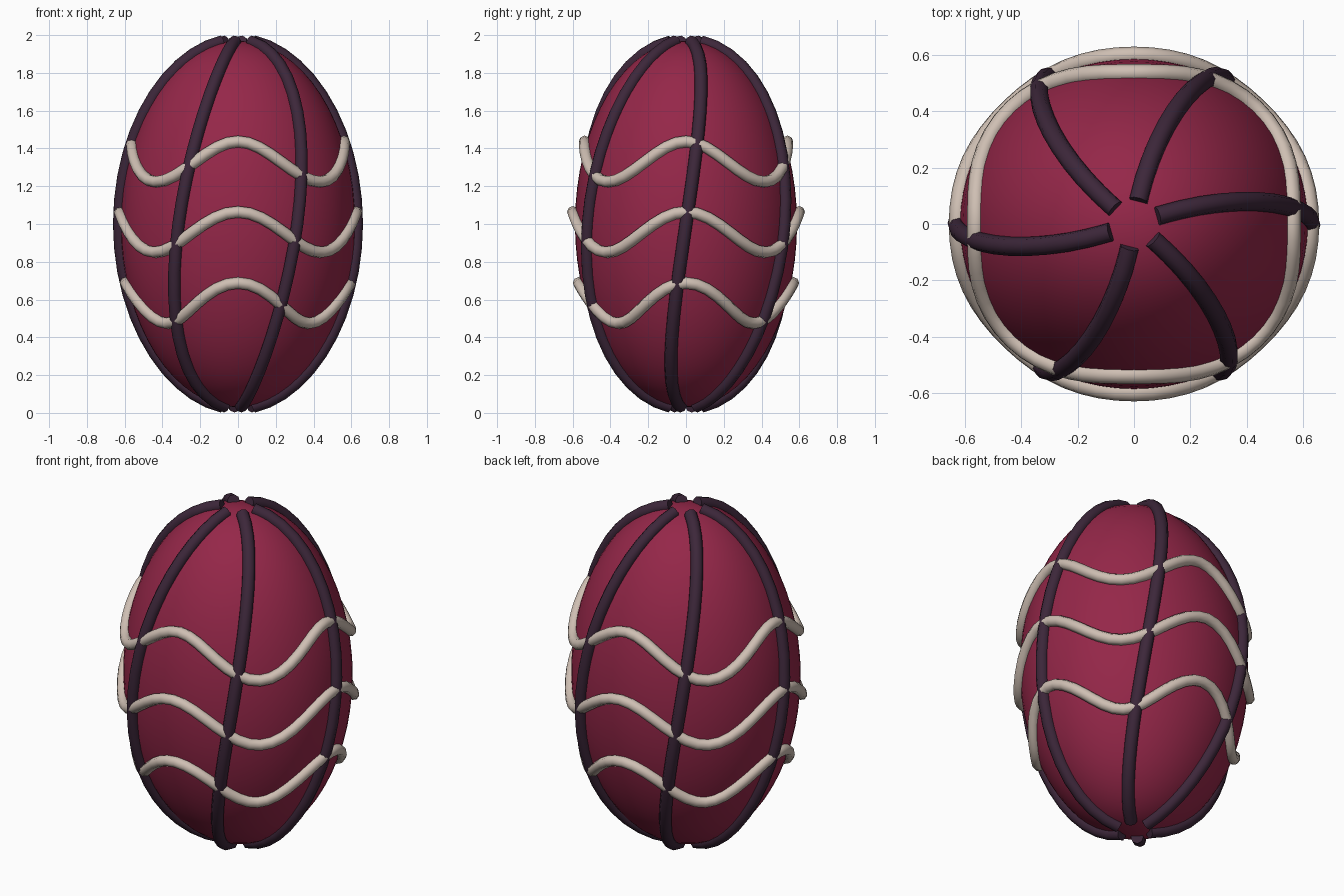
import bpy
from math import sin, cos, pi, radians

cube = bpy.data.objects.get("Cube")
if cube:
    bpy.data.objects.remove(cube, do_unlink=True)

CENTRE_Z = 1.0
BODY = (0.62, 0.588, 0.97)      # radii of the egg
SKIN = (0.628, 0.60, 0.975)     # radii of the shell the cords lie on


def make_material(name, rgb):
    mat = bpy.data.materials.new(name)
    mat.use_nodes = True
    colour = (*rgb, 1.0)
    mat.diffuse_color = colour
    mat.node_tree.nodes["Principled BSDF"].inputs["Base Color"].default_value = colour
    return mat


crimson = make_material("crimson", (0.30, 0.02, 0.066))
plum = make_material("dark plum", (0.046, 0.02, 0.042))
cream = make_material("cream", (0.62, 0.52, 0.45))


def on_skin(lon, z):
    """Point on the shell at a longitude and a height above the middle."""
    ring = max(0.0, 1 - (z / SKIN[2]) ** 2) ** 0.5
    return (SKIN[0] * ring * cos(lon), SKIN[1] * ring * sin(lon), CENTRE_Z + z)


def cord(name, points, radius, mat, closed=False):
    """Round tube along a path, turned into a smooth mesh."""
    curve = bpy.data.curves.new(name, 'CURVE')
    curve.dimensions = '3D'
    curve.bevel_depth = radius
    curve.bevel_resolution = 2
    curve.use_fill_caps = True
    spline = curve.splines.new('POLY')
    spline.points.add(len(points) - 1)
    for p, co in zip(spline.points, points):
        p.co = (*co, 1)
    spline.use_cyclic_u = closed
    curve.materials.append(mat)
    obj = bpy.data.objects.new(name, curve)
    bpy.context.collection.objects.link(obj)
    bpy.ops.object.select_all(action='DESELECT')
    obj.select_set(True)
    bpy.context.view_layer.objects.active = obj
    bpy.ops.object.convert(target='MESH')
    bpy.ops.object.shade_smooth_by_angle(angle=radians(50))


# Egg body
bpy.ops.mesh.primitive_uv_sphere_add(segments=64, ring_count=32, location=(0, 0, CENTRE_Z))
egg = bpy.context.object
egg.name = "egg_body"
egg.scale = BODY
bpy.ops.object.transform_apply(location=False, rotation=False, scale=True)
bpy.ops.object.shade_smooth()
egg.data.materials.append(crimson)

# Six twisted ribs from pole to pole
STEPS = 22
for k in range(6):
    path = []
    for i in range(STEPS + 1):
        lat = radians(82) * (2 * i / STEPS - 1)
        path.append(on_skin(k * pi / 3 + 0.24 * lat, SKIN[2] * sin(lat)))
    cord(f"rib_{k + 1}", path, 0.034, plum)

# Three wavy bands, four waves each
COUNT = 64
for label, height in (("lower", 0.581), ("middle", 0.957), ("upper", 1.33)):
    path = []
    for i in range(COUNT):
        lon = 2 * pi * i / COUNT
        path.append(on_skin(lon, height - CENTRE_Z + 0.107 * cos(4 * lon)))
    cord(f"{label}_wave_band", path, 0.031, cream, closed=True)
